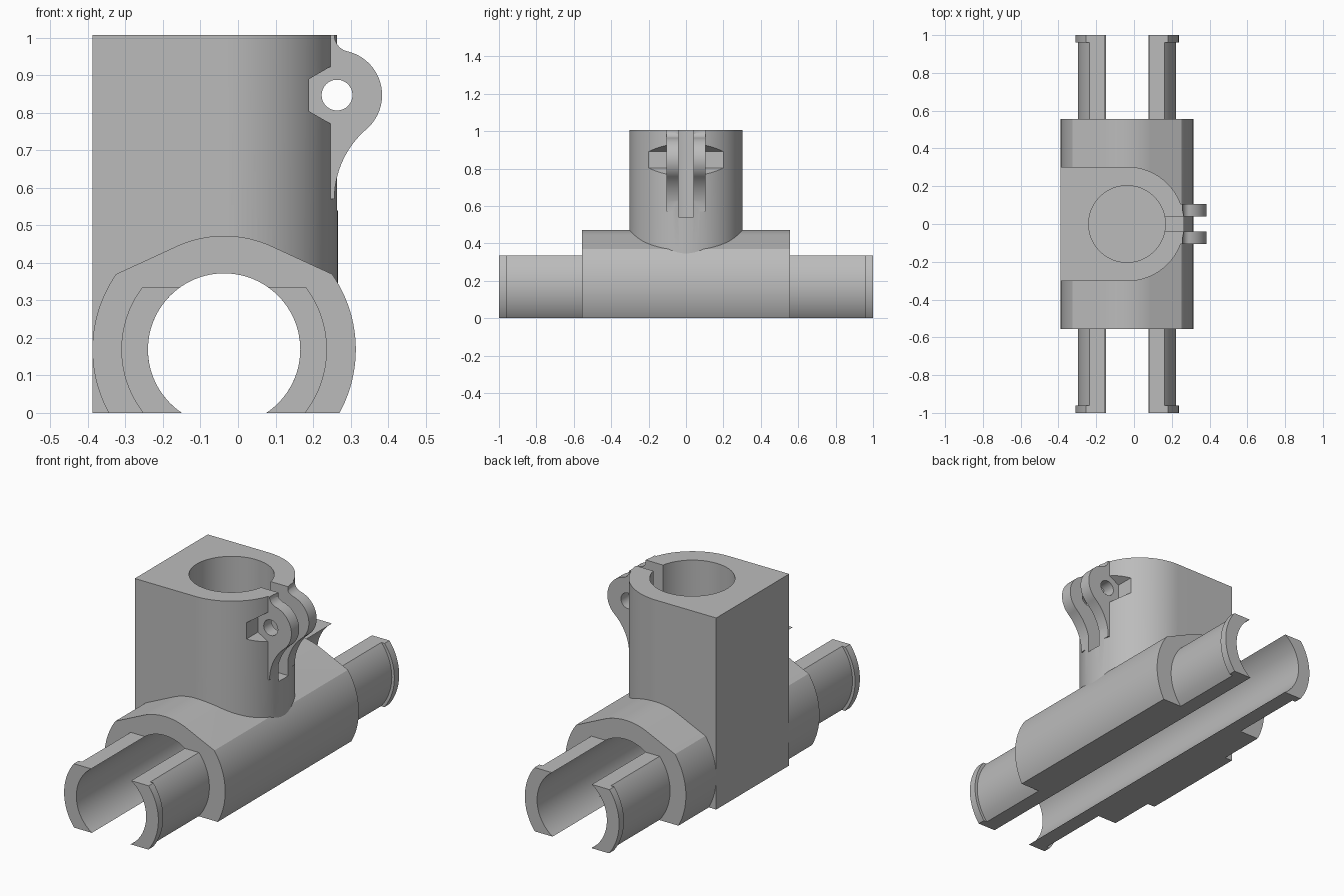
import bpy, bmesh
from math import sin, cos, acos, atan2, hypot, sqrt, radians, degrees
from mathutils import Vector

cube = bpy.data.objects.get("Cube")
if cube:
    bpy.data.objects.remove(cube)

grey = bpy.data.materials.new("light grey plastic")
grey.use_nodes = True
tone = (0.5, 0.5, 0.5, 1)
grey.diffuse_color = tone
grey.node_tree.nodes["Principled BSDF"].inputs["Base Color"].default_value = tone

CX, BORE_Z = -0.037, 0.169      # shared bore centre
BORE, WALL = 0.203, 0.303       # bore radius and its outer wall radius
TOP = 1.007
EAR_X, EAR_Z, EAR_R = 0.264, 0.847, 0.12


def arc(cx, cy, r, a0, a1, n=48):
    """Points on an arc, angles in degrees."""
    steps = [radians(a0 + (a1 - a0) * i / n) for i in range(n + 1)]
    return [(cx + r * cos(a), cy + r * sin(a)) for a in steps]


def extrude(name, pts, lo, hi, axis="y"):
    """Closed outline swept along y (outline in xz) or z (outline in xy)."""
    bm = bmesh.new()
    place = (lambda a, b: (a, lo, b)) if axis == "y" else (lambda a, b: (a, b, lo))
    face = bm.faces.new([bm.verts.new(place(a, b)) for a, b in pts])
    made = bmesh.ops.extrude_face_region(bm, geom=[face])["geom"]
    shift = Vector((0, hi - lo, 0) if axis == "y" else (0, 0, hi - lo))
    bmesh.ops.translate(bm, vec=shift, verts=[g for g in made if isinstance(g, bmesh.types.BMVert)])
    bmesh.ops.recalc_face_normals(bm, faces=bm.faces)
    mesh = bpy.data.meshes.new(name)
    bm.to_mesh(mesh)
    bm.free()
    mesh.materials.append(grey)
    ob = bpy.data.objects.new(name, mesh)
    bpy.context.collection.objects.link(ob)
    return ob


def activate(ob):
    bpy.ops.object.select_all(action="DESELECT")
    ob.select_set(True)
    bpy.context.view_layer.objects.active = ob


def combine(ob, other, operation):
    """Apply a boolean and discard the second object."""
    activate(ob)
    mod = ob.modifiers.new(operation, "BOOLEAN")
    mod.operation, mod.solver, mod.object = operation, "EXACT", other
    bpy.ops.object.modifier_apply(modifier=mod.name)
    bpy.data.objects.remove(other)


def circle(cx, cy, r, n=96):
    return arc(cx, cy, r, 0, 360, n)[:-1]


def box(x0, x1, y0, y1):
    return [(x0, y0), (x1, y0), (x1, y1), (x0, y1)]


# Clamp body: post with a flat back and a round front
post = box(CX, -0.388, WALL, -WALL)
post = arc(CX, 0, WALL, -90, 90, 64) + [(-0.388, WALL), (-0.388, -WALL)]
body = extrude("clamp_body", post, 0, TOP, "z")

# Cross collar: round flanks, sloping shoulders, rounded crown
R = 0.351
low = degrees(atan2(-BORE_Z, sqrt(R * R - BORE_Z ** 2)))
shoulder = degrees(atan2(0.201, sqrt(R * R - 0.201 ** 2)))
crown = shoulder + degrees(acos(WALL / R))
collar = (arc(CX, BORE_Z, R, low, shoulder)
          + arc(CX, BORE_Z, WALL, crown, 180 - crown)
          + arc(CX, BORE_Z, R, 180 - shoulder, 180 - low))
combine(body, extrude("collar", collar, -0.555, 0.555), "UNION")


# Bolt ears, filleted into the post above and below
def fillet(dz, sign):
    """Concave arc from the ear's rim to the post surface."""
    edge = 0.257
    k = EAR_X - edge
    r = (dz * dz + k * k - EAR_R ** 2) / (2 * (EAR_R + k))
    cx, cz = edge + r, EAR_Z + sign * dz
    rim = degrees(atan2(EAR_Z - cz, EAR_X - cx)) % 360
    return arc(cx, cz, r, rim, 180, 20), rim - 180


upper, a_up = fillet(0.16, 1)
lower, a_low = fillet(0.277, -1)
ear = arc(EAR_X, EAR_Z, EAR_R, a_low, a_up) + upper
ear += [(0.2, upper[-1][1]), (0.2, lower[-1][1])] + lower[:0:-1]
for y0, y1 in ((0.04, 0.105), (-0.105, -0.04)):
    combine(body, extrude("ear", ear, y0, y1), "UNION")

# Bores, clamping slot, bolt hole and hexagonal nut pockets
combine(body, extrude("cross_bore", circle(CX, BORE_Z, BORE), -0.7, 0.7), "DIFFERENCE")
combine(body, extrude("post_bore", circle(CX, 0, BORE), 0.472, 1.2, "z"), "DIFFERENCE")
combine(body, extrude("slot", box(CX, 0.5, -0.04, 0.04), 0.54, 1.2, "z"), "DIFFERENCE")
combine(body, extrude("bolt_hole", circle(EAR_X, EAR_Z, 0.041, 48), -0.5, 0.5), "DIFFERENCE")
hexagon = arc(EAR_X, EAR_Z, 0.086, 30, 330, 5)
for y0, y1 in ((0.105, 0.5), (-0.5, -0.105)):
    combine(body, extrude("nut_pocket", hexagon, y0, y1), "DIFFERENCE")
parts = [body]


# Split sleeves: two curved jaws at each end, each with a raised lip
def jaw(r):
    """Crescent section between z = 0 and the flat top."""
    half = 0.1665
    a0 = degrees(atan2(-BORE_Z, sqrt(r * r - BORE_Z ** 2)))
    a1 = degrees(atan2(half, sqrt(r * r - half ** 2)))
    b0 = degrees(atan2(-BORE_Z, sqrt(BORE ** 2 - BORE_Z ** 2)))
    b1 = degrees(atan2(half, sqrt(BORE ** 2 - half ** 2)))
    return arc(CX, BORE_Z, r, a0, a1, 32) + arc(CX, BORE_Z, BORE, b1, b0, 32)


for end, s in (("front", -1), ("back", 1)):
    for side, m in (("left", 1), ("right", -1)):
        for kind, r, y0, y1 in (("jaw", 0.259, 0.555, 0.96), ("lip", 0.274, 0.96, 1.0)):
            pts = [(CX + m * (x - CX), z) for x, z in jaw(r)]
            parts.append(extrude(f"{end}_{side}_{kind}", pts, s * y0, s * y1))

for ob in parts:
    activate(ob)
    bpy.ops.object.shade_smooth_by_angle(angle=radians(25))
